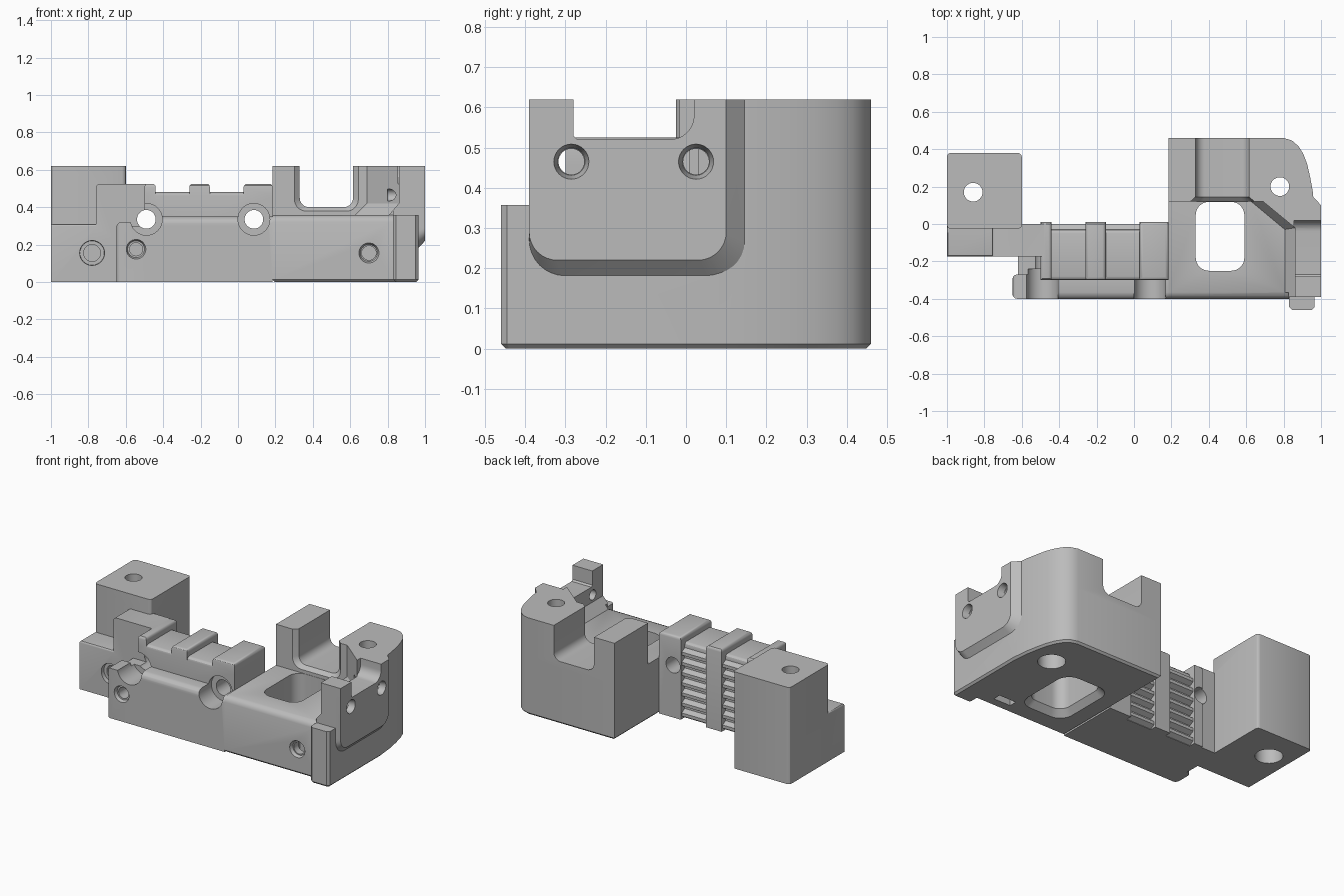
import bpy, bmesh, math
from mathutils import Vector

old = bpy.data.objects.get("Cube")
if old:
    bpy.data.objects.remove(old)

grey = bpy.data.materials.new("plain grey")
grey.use_nodes = True
COLOUR = (0.5, 0.5, 0.5, 1)
grey.diffuse_color = COLOUR
grey.node_tree.nodes["Principled BSDF"].inputs["Base Color"].default_value = COLOUR


def finish(bm, name):
    bmesh.ops.recalc_face_normals(bm, faces=bm.faces)
    mesh = bpy.data.meshes.new(name)
    bm.to_mesh(mesh)
    bm.free()
    mesh.materials.append(grey)
    ob = bpy.data.objects.new(name, mesh)
    bpy.context.collection.objects.link(ob)
    return ob


def place(axis, u, v, w):
    return {"x": (w, u, v), "y": (u, w, v), "z": (u, v, w)}[axis]


def loft(axis, first, lo, last, hi, bevel=0, rule=None, segs=3):
    """Solid between two matching outlines; edges picked by rule are bevelled."""
    bm = bmesh.new()
    a = [bm.verts.new(place(axis, *p, lo)) for p in first]
    b = [bm.verts.new(place(axis, *p, hi)) for p in last]
    bm.faces.new(a)
    bm.faces.new(b)
    for i in range(len(a)):
        j = (i + 1) % len(a)
        bm.faces.new((a[i], a[j], b[j], b[i]))
    bmesh.ops.recalc_face_normals(bm, faces=bm.faces)
    if bevel:
        picked = [e for e in bm.edges if rule(e.verts[0].co, e.verts[1].co)]
        bmesh.ops.bevel(bm, geom=picked, offset=bevel, segments=segs,
                        profile=0.5, affect="EDGES", clamp_overlap=True)
    return finish(bm, "piece")


def prism(axis, outline, lo, hi, **kw):
    return loft(axis, outline, lo, outline, hi, **kw)


def box(x0, x1, y0, y1, z0, z1, **kw):
    return prism("z", [(x0, y0), (x1, y0), (x1, y1), (x0, y1)], z0, z1, **kw)


def rounded(u0, u1, v0, v1, r, low=True, high=True):
    """Rectangle with its low and/or high pair of corners rounded."""
    pts = []
    corners = [(u1, v1, -1, -1, 0, high), (u0, v1, 1, -1, 1, high),
               (u0, v0, 1, 1, 2, low), (u1, v0, -1, 1, 3, low)]
    for u, v, du, dv, q, on in corners:
        if not on:
            pts.append((u, v))
            continue
        for k in range(9):
            t = math.pi / 2 * (q + k / 8)
            pts.append((u + du * r + r * math.cos(t), v + dv * r + r * math.sin(t)))
    return pts


def rod(axis, u, v, r, lo, hi, r2=None):
    def ring(rad):
        return [(u + rad * math.cos(math.tau * k / 32),
                 v + rad * math.sin(math.tau * k / 32)) for k in range(32)]
    return loft(axis, ring(r), lo, ring(r2 or r), hi)


def combine(base, others, operation):
    bpy.context.view_layer.objects.active = base
    for ob in others:
        mod = base.modifiers.new("cut", "BOOLEAN")
        mod.operation = operation
        mod.solver = "EXACT"
        mod.object = ob
        bpy.ops.object.modifier_apply(modifier=mod.name)
        bpy.data.objects.remove(ob)


def build(name, solids, cutters):
    base = solids[0]
    base.name = name
    combine(base, solids[1:], "UNION")
    combine(base, cutters, "DIFFERENCE")
    bpy.ops.object.select_all(action="DESELECT")
    base.select_set(True)
    bpy.context.view_layer.objects.active = base
    bpy.ops.object.shade_smooth_by_angle(angle=math.radians(30))


# Edge rules for bevels
def upright(a, b):
    return abs(a.z - b.z) > 0.1


def top(a, b):
    return min(a.z, b.z) > 0.3


def bottom(a, b):
    return max(a.z, b.z) < 0.001


# End block: tall post, low front step and tall shoulder
build("end_block", [
    box(-1, -0.6, -0.025, 0.38, 0, 0.62, bevel=0.02, rule=upright),
    box(-1, -0.6, -0.175, 0, 0, 0.31, bevel=0.012, rule=top),
    box(-0.76, -0.6, -0.175, 0, 0, 0.525,
        bevel=0.02, rule=lambda a, b: top(a, b) and max(a.x, b.x) < -0.7),
], [
    rod("z", -0.86, 0.17, 0.05, -0.1, 0.7),
    rod("z", -0.86, 0.17, 0.08, -0.1, 0.12),
    rod("y", -0.78, 0.155, 0.075, -0.3, -0.15, 0.065),
    rod("y", -0.78, 0.155, 0.045, -0.3, 0.1),
])

# Centre clamp: core, ribs, toothed back and front bar
teeth = [(-0.06, 0)]
for i in range(7):
    z = i * 0.065
    teeth += [(-0.035, z), (0.0, z + 0.02), (0.0, z + 0.04), (-0.035, z + 0.06)]
teeth.append((-0.06, 0.455))
ribs = [box(x0, x1, -0.3, 0.01, 0, 0.525, bevel=0.018, rule=top)
        for x0, x1 in ((-0.5, -0.44), (-0.26, -0.15), (0.03, 0.185))]
build("centre_clamp", [
    box(-0.49, 0.185, -0.3, -0.03, 0, 0.48, bevel=0.02, rule=top),
    *ribs,
    prism("x", teeth, -0.45, 0.04),
    box(-0.6, -0.48, -0.175, 0, 0, 0.525),
    box(-0.62, -0.48, -0.28, -0.15, 0, 0.3),
    box(-0.5, 0.185, -0.4, -0.28, 0, 0.35, bevel=0.035,
        rule=lambda a, b: top(a, b) and max(a.y, b.y) < -0.35),
    box(-0.65, -0.49, -0.4, -0.27, 0, 0.32, bevel=0.025,
        rule=lambda a, b: max(a.x, b.x) < -0.6 and (top(a, b) or upright(a, b))),
], [
    rod("y", -0.49, 0.335, 0.05, -0.5, 0.1),
    rod("y", 0.085, 0.335, 0.05, -0.5, 0.1),
    rod("y", -0.49, 0.335, 0.085, -0.5, -0.24),
    rod("y", 0.085, 0.335, 0.085, -0.5, -0.27),
    rod("y", -0.545, 0.175, 0.056, -0.41, -0.38, 0.045),
    rod("y", -0.545, 0.175, 0.035, -0.5, -0.2),
])

# Housing outlines: curved outer wall shared by the base and the tall wall
curve = [(0.965, 0.08), (0.955, 0.18), (0.942, 0.25), (0.926, 0.32), (0.905, 0.375),
         (0.88, 0.415), (0.845, 0.446), (0.8, 0.46), (0.185, 0.46)]
floor_outline = [(0.185, -0.4), (0.83, -0.4), (0.83, -0.445), (0.845, -0.46),
                 (0.95, -0.46), (0.965, -0.445)] + curve
wall_outline = [(0.185, 0.12), (0.69, 0.12), (0.86, -0.02), (0.86, -0.39),
                (0.965, -0.39)] + curve
foot = [(0.62, 0.12), (0.8, -0.03), (0.8, -0.39), (0.88, -0.39), (0.88, 0.12)]
foot_top = [(0.69, 0.12), (0.86, -0.02), (0.86, -0.39), (0.88, -0.39), (0.88, 0.12)]


def pad_outline(grow):
    return rounded(-0.39, 0.1 + grow, 0.22 - grow, 0.62, 0.07 + grow / 2, high=False)


notch = [(-0.28, 0.7), (-0.28, 0.53), (-0.27, 0.52), (-0.04, 0.52)]
notch += [(-0.04 + 0.06 * math.sin(t), 0.58 - 0.06 * math.cos(t))
          for t in (math.pi / 2 * k / 8 for k in range(1, 9))] + [(0.02, 0.7)]

build("housing", [
    prism("z", floor_outline, 0, 0.357, bevel=0.012, segs=1, rule=bottom),
    prism("z", wall_outline, 0.3, 0.62),
    loft("z", foot, 0.35, foot_top, 0.42),
    loft("x", pad_outline(0.055), 0.95, pad_outline(0), 1.0),
], [
    # Floor window with flared underside, and saddle channel in the rear wall
    prism("z", rounded(0.33, 0.59, -0.25, 0.118, 0.07), -0.1, 0.395),
    loft("z", rounded(0.29, 0.63, -0.29, 0.158, 0.09), -0.01,
         rounded(0.33, 0.59, -0.25, 0.118, 0.07), 0.04),
    prism("y", rounded(0.33, 0.615, 0.4, 0.7, 0.05, high=False), 0.05, 0.6),
    loft("y", rounded(0.29, 0.655, 0.37, 0.7, 0.07, high=False), 0.11,
         rounded(0.33, 0.615, 0.4, 0.7, 0.05, high=False), 0.145),
    # Side notch and fixing holes
    prism("x", notch, 0.855, 1.1),
    rod("z", 0.78, 0.2, 0.05, -0.1, 0.7),
    rod("z", 0.78, 0.2, 0.08, -0.1, 0.12),
    *[rod("x", y, 0.465, 0.032, 0.8, 1.1) for y in (-0.285, 0.025)],
    *[rod("x", y, 0.465, 0.034, 0.96, 1.01, 0.046) for y in (-0.285, 0.025)],
    rod("y", 0.7, 0.155, 0.058, -0.41, -0.38, 0.045),
    rod("y", 0.7, 0.155, 0.038, -0.5, -0.27),
    box(0.64, 0.76, -0.335, -0.285, -0.1, 0.22),
    # Rounded front lip of the floor
    prism("x", [(-0.41, 0.315), (-0.4, 0.32), (-0.394, 0.338), (-0.382, 0.35),
                (-0.365, 0.357), (-0.365, 0.38), (-0.41, 0.38)], 0.17, 0.83),
])
